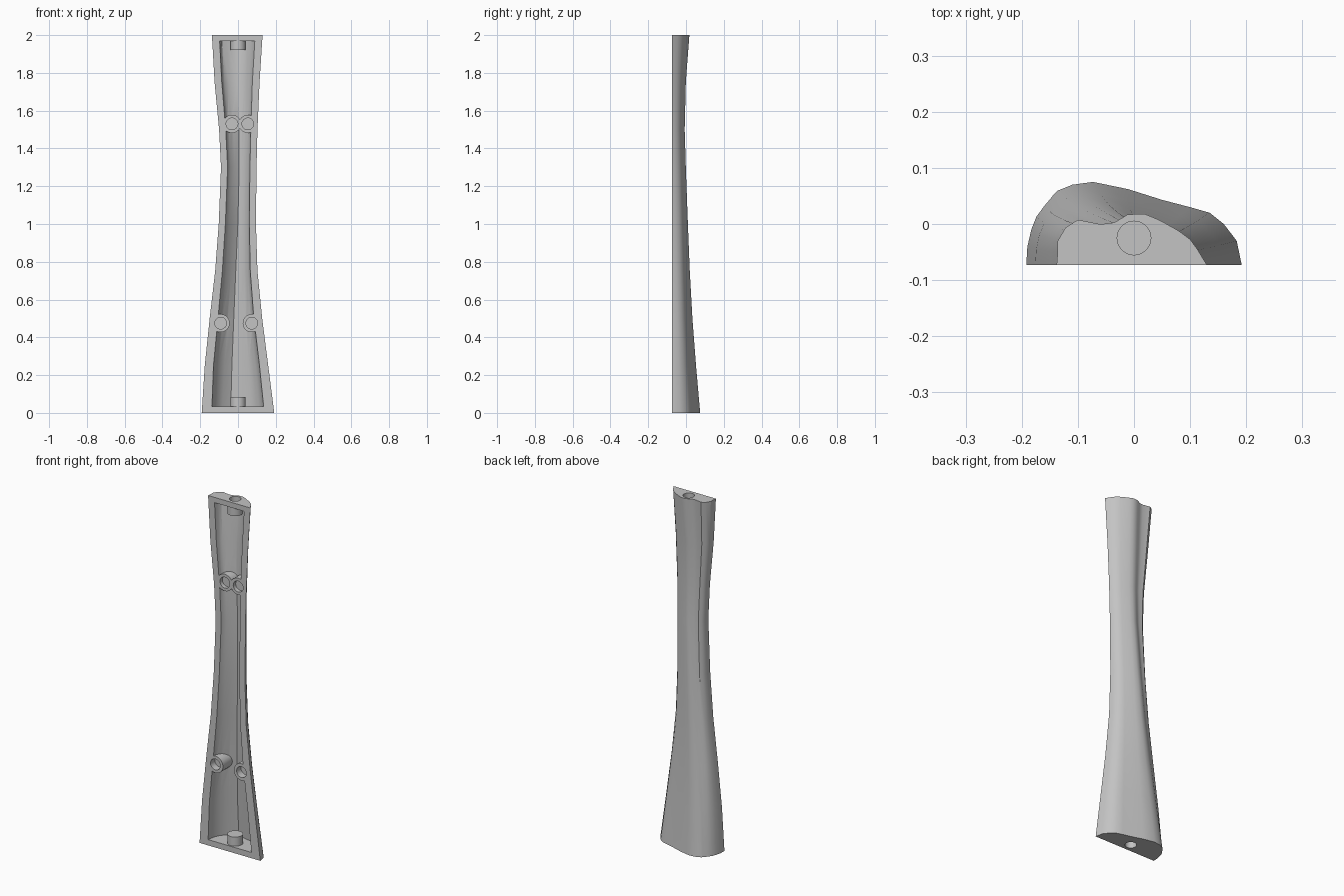
import bpy, bmesh, math
from mathutils import Matrix, Vector

cube = bpy.data.objects.get("Cube")
if cube:
    bpy.data.objects.remove(cube)

grey = bpy.data.materials.new("light grey plastic")
grey.use_nodes = True
grey.diffuse_color = (0.55, 0.55, 0.55, 1)
grey.node_tree.nodes["Principled BSDF"].inputs["Base Color"].default_value = (0.55, 0.55, 0.55, 1)

FRONT = -0.073

# Outer cross-sections at the foot and the head; the ridge is the eighth point
FOOT = [(-.192, FRONT), (-.19, -.04), (-.183, -.01), (-.174, .013), (-.16, .032),
        (-.149, .045), (-.143, .053), (-.137, .059), (-.11, .07), (-.073, .075),
        (-.01, .062), (.05, .043), (.1, .03), (.135, .02), (.16, 0), (.183, -.03), (.192, FRONT)]
HEAD = [(-.138, FRONT), (-.136, -.05), (-.136, -.03), (-.122, -.006), (-.1, .008),
        (-.06, 0), (-.035, .003), (-.012, .017), (.005, .0185), (.02, .018),
        (.035, .012), (.05, .005), (.08, -.012), (.1, -.027), (.113, -.045), (.122, -.06), (.13, FRONT)]

# Cavity cross-sections as fractions of width and depth: foot, middle, head
HOLLOWS = [
    [(0, 0), (.02, .3), (.08, .6), (.2, .83), (.36, 1), (.55, .9), (.75, .8), (.9, .6), (.97, .35), (1, 0)],
    [(0, 0), (.05, .15), (.15, .35), (.35, .75), (.52, 1), (.65, .93), (.8, .78), (.92, .6), (.98, .35), (1, 0)],
    [(0, 0), (.02, .35), (.06, .6), (.2, .75), (.52, 1), (.62, .95), (.75, .75), (.87, .5), (.95, .25), (1, 0)]]

# Height, left edge, right edge, back
STATIONS = [(0, -.192, .192, .075), (.25, -.176, .16, .053), (.5, -.15, .128, .034),
            (.75, -.121, .103, .02), (1, -.102, .095, .01), (1.3, -.09, .098, -.001),
            (1.5, -.1, .103, -.007), (1.75, -.124, .114, -.001), (2, -.138, .13, .018)]


def station(z):
    for a, b in zip(STATIONS, STATIONS[1:]):
        if z <= b[0]:
            return Vector(a).lerp(Vector(b), (z - a[0]) / (b[0] - a[0]))


def unit(profile):
    x0, x1 = profile[0][0], profile[-1][0]
    return [((x - x0) / (x1 - x0), y - FRONT) for x, y in profile]


def section(z, low, high, t, rim=0.0, skin=0.0):
    """Blend two unit profiles and fit them to the edges at height z."""
    _, x0, x1, back = station(z)
    x0, x1 = x0 + rim, x1 - rim
    points = [Vector(a).lerp(Vector(b), t) for a, b in zip(low, high)]
    scale = (back - skin - FRONT) / max(p.y for p in points)
    return [Vector((x0 + (x1 - x0) * p.x, FRONT + scale * p.y, z)) for p in points]


def finish(bm, name):
    bmesh.ops.recalc_face_normals(bm, faces=bm.faces)
    mesh = bpy.data.meshes.new(name)
    bm.to_mesh(mesh)
    bm.free()
    mesh.materials.append(grey)
    ob = bpy.data.objects.new(name, mesh)
    bpy.context.collection.objects.link(ob)
    return ob


def loft(name, rings):
    bm = bmesh.new()
    loops = [[bm.verts.new(p) for p in ring] for ring in rings]
    for a, b in zip(loops, loops[1:]):
        for i in range(len(a)):
            j = (i + 1) % len(a)
            bm.faces.new((a[i], a[j], b[j], b[i]))
    bm.faces.new(loops[0])
    bm.faces.new(loops[-1])
    return finish(bm, name)


def cylinder(name, start, end, radius):
    start, end = Vector(start), Vector(end)
    axis = end - start
    place = Matrix.Translation((start + end) / 2) @ axis.to_track_quat('Z', 'Y').to_matrix().to_4x4()
    bm = bmesh.new()
    bmesh.ops.create_cone(bm, cap_ends=True, segments=40, radius1=radius, radius2=radius,
                          depth=axis.length, matrix=place)
    return finish(bm, name)


def cut(target, cutter):
    bpy.context.view_layer.objects.active = target
    mod = target.modifiers.new("cut", 'BOOLEAN')
    mod.operation, mod.solver, mod.object = 'DIFFERENCE', 'EXACT', cutter
    cutter.hide_render = True
    bpy.ops.object.modifier_apply(modifier=mod.name)
    bpy.data.objects.remove(cutter)


# Tapered outer body
body = loft("handle_half_shell",
            [section(s[0], unit(FOOT), unit(HEAD), s[0] / 2) for s in STATIONS])

# Cavity, open at the front
rings = []
for z, rim in ((.033, .052), (.25, .046), (.5, .044), (.75, .038), (1, .035),
               (1.3, .035), (1.5, .035), (1.75, .038), (1.97, .039)):
    half = int(z >= 1)
    ring = section(z, HOLLOWS[half], HOLLOWS[half + 1], z - half, rim, .011)
    front = [Vector((p.x, FRONT - .05, z)) for p in (ring[-1], ring[0])]
    rings.append(ring + front)
cavity = loft("cavity_cutter", rings)

# Screw posts and end bosses are left standing in the cavity
POSTS = [(-.032, 1.53, .022), (.052, 1.53, .022), (-.092, .475, .04), (.073, .475, .04)]
for x, z, _ in POSTS:
    cut(cavity, cylinder("post", (x, FRONT, z), (x, .2, z), .048))
for z0, z1 in ((-.05, .085), (1.92, 2.05)):
    cut(cavity, cylinder("boss", (0, -.025, z0), (0, -.025, z1), .041))
cut(body, cavity)

# Blind holes in the posts and in both ends
for x, z, depth in POSTS:
    cut(body, cylinder("post_hole", (x, FRONT - .05, z), (x, FRONT + depth, z), .031))
for z0, z1 in ((-.05, .07), (1.935, 2.05)):
    cut(body, cylinder("end_hole", (0, -.025, z0), (0, -.025, z1), .03))

bpy.ops.object.select_all(action='DESELECT')
body.select_set(True)
bpy.context.view_layer.objects.active = body
bpy.ops.object.shade_smooth_by_angle(angle=math.radians(30))
